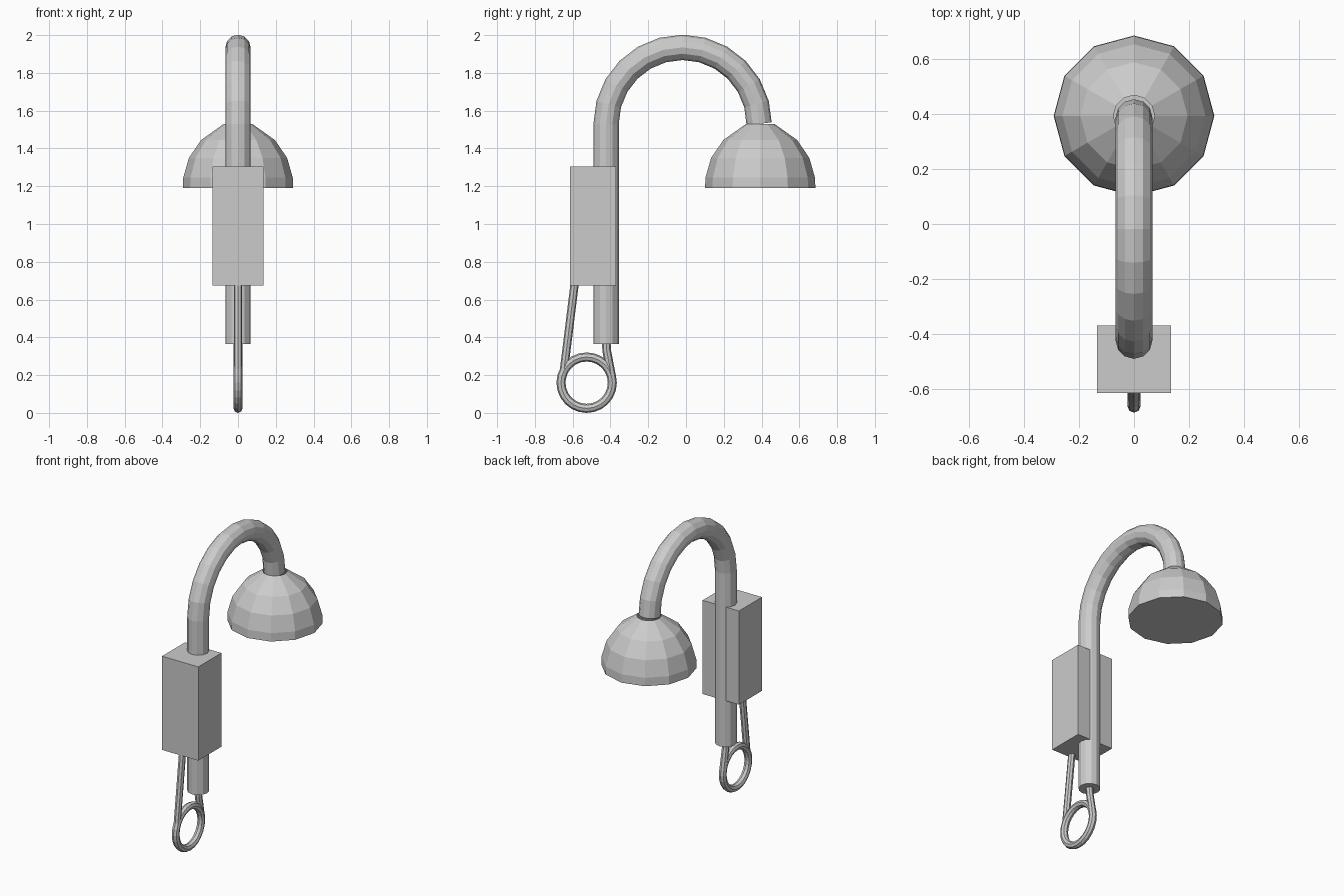
import bpy, bmesh
from math import sin, cos, pi, radians
from mathutils import Vector

cube = bpy.data.objects.get("Cube")
if cube:
    bpy.data.objects.remove(cube, do_unlink=True)

grey = bpy.data.materials.new("plain grey")
grey.use_nodes = True
colour = (0.6, 0.6, 0.6, 1)
grey.diffuse_color = colour
grey.node_tree.nodes["Principled BSDF"].inputs["Base Color"].default_value = colour


def finish(name, bm):
    bmesh.ops.recalc_face_normals(bm, faces=bm.faces)
    mesh = bpy.data.meshes.new(name)
    bm.to_mesh(mesh)
    bm.free()
    mesh.materials.append(grey)
    obj = bpy.data.objects.new(name, mesh)
    bpy.context.collection.objects.link(obj)
    return obj


def bridge(bm, a, b):
    n = len(a)
    for i in range(n):
        bm.faces.new((a[i], a[(i + 1) % n], b[(i + 1) % n], b[i]))


def sweep(name, path, radius, sides, closed=False):
    """Round tube along a path of (y, z) points in the x = 0 plane."""
    bm = bmesh.new()
    pts = [Vector((0, y, z)) for y, z in path]
    n = len(pts)
    rings = []
    for i, p in enumerate(pts):
        before = pts[i - 1] if closed or i > 0 else p
        after = pts[(i + 1) % n] if closed or i < n - 1 else p
        t = (after - before).normalized()
        normal = Vector((0, -t.z, t.y))
        rings.append([bm.verts.new(p + radius * (normal * cos(a) + Vector((sin(a), 0, 0))))
                      for a in (2 * pi * k / sides for k in range(sides))])
    for a, b in zip(rings, rings[1:]):
        bridge(bm, a, b)
    if closed:
        bridge(bm, rings[-1], rings[0])
    else:
        bm.faces.new(rings[0])
        bm.faces.new(rings[-1])
    return finish(name, bm)


def arc(cy, cz, r, start, end, steps):
    return [(cy + r * cos(a), cz + r * sin(a))
            for a in (radians(start + (end - start) * i / steps) for i in range(steps + 1))]


# Curved neck: straight post, then a half circle over to the shade
sweep("curved_neck", [(-0.423, 0.365)] + arc(-0.018, 1.53, 0.405, 180, 0, 12), 0.067, 12)

# Shade: faceted dome, open at the neck and flat underneath
bm = bmesh.new()
rings = []
for r, z in [(0.292, 1.19), (0.29, 1.245), (0.26, 1.35), (0.195, 1.445), (0.075, 1.53)]:
    rings.append([bm.verts.new((r * cos(a), 0.393 + r * sin(a), z))
                  for a in (2 * pi * k / 12 for k in range(12))])
for a, b in zip(rings, rings[1:]):
    bridge(bm, a, b)
bm.faces.new(rings[0])
finish("lamp_shade", bm)

# Box clasped around the post
bm = bmesh.new()
bmesh.ops.create_cube(bm, size=1)
for v in bm.verts:
    v.co = Vector((v.co.x * 0.27, v.co.y * 0.245 - 0.492, v.co.z * 0.63 + 0.99))
finish("post_box", bm)

# Wire loop with its two rods
sweep("wire_loop", arc(-0.526, 0.16, 0.136, 0, 345, 23), 0.024, 8, closed=True)
sweep("front_rod", [(-0.585, 0.72), (-0.647, 0.22), (-0.661, 0.17)], 0.022, 8)
sweep("back_rod", [(-0.423, 0.40), (-0.42, 0.33), (-0.397, 0.21), (-0.391, 0.17)], 0.023, 8)
